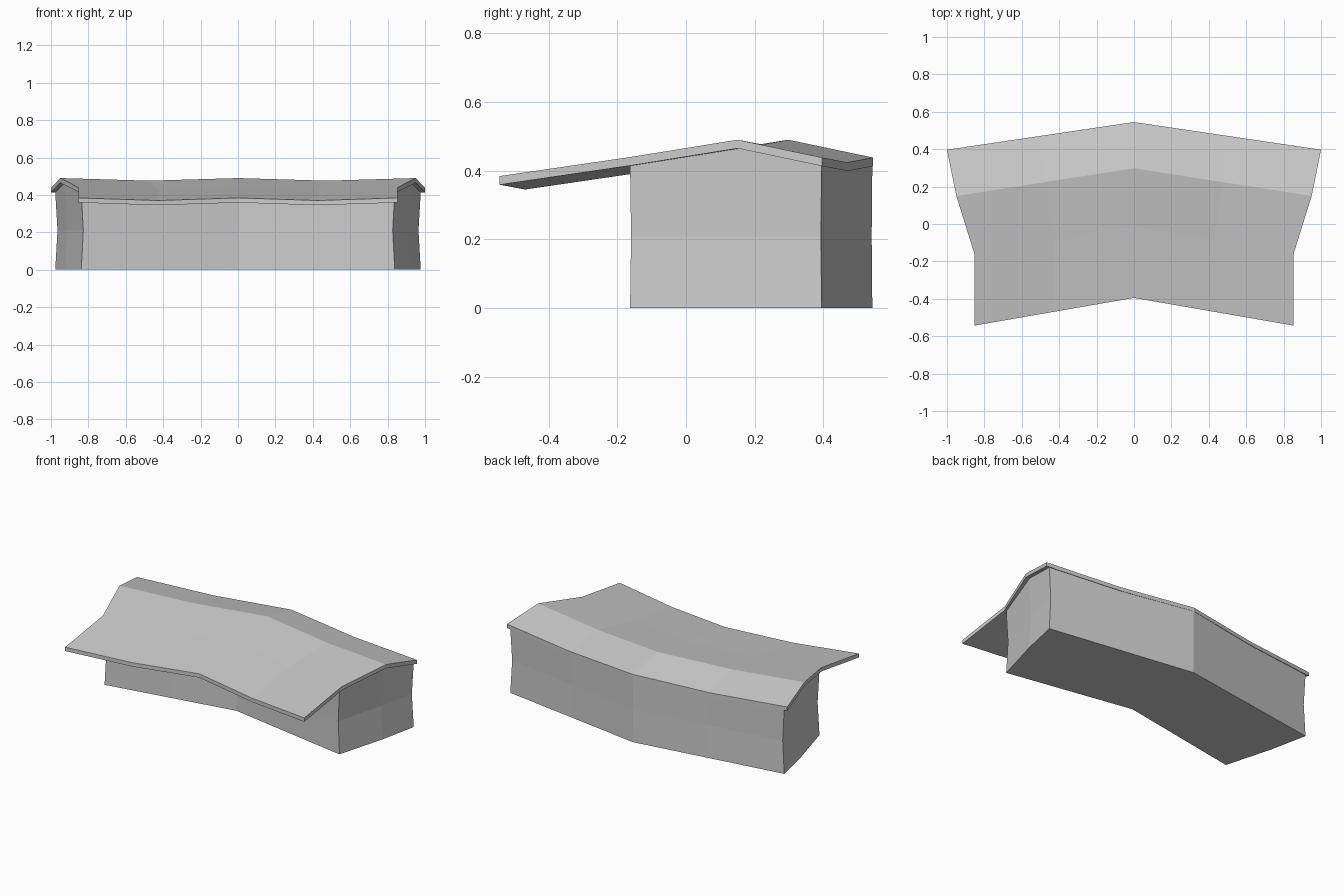
import bpy

if "Cube" in bpy.data.objects:
    bpy.data.objects.remove(bpy.data.objects["Cube"])

STATIONS = (-1, -0.5, 0, 0.5, 1)


def loft(name, ring):
    """Sweep a closed ring of (half_width, end_y, z, sag) along the bent length."""
    verts, faces, n = [], [], len(ring)
    for t in STATIONS:
        for w, y, z, sag in ring:
            dip = sag if abs(t) == 0.5 else 0
            verts.append((w * t, y + 0.148 * (1 - abs(t)), z - dip))
    for s in range(len(STATIONS) - 1):
        for i in range(n):
            j = (i + 1) % n
            faces.append((s * n + i, s * n + j, (s + 1) * n + j, (s + 1) * n + i))
    # End caps as quad strips between the lower and upper halves of the ring
    for s in (0, len(STATIONS) - 1):
        for k in range(n // 2 - 1):
            q = (s * n + k, s * n + k + 1, s * n + n - 2 - k, s * n + n - 1 - k)
            faces.append(q if s else q[::-1])
    mesh = bpy.data.meshes.new(name)
    mesh.from_pydata(verts, [], [f[::-1] for f in faces])
    mesh.update()
    obj = bpy.data.objects.new(name, mesh)
    bpy.context.collection.objects.link(obj)
    # Consistent outward normals
    import bmesh
    bm = bmesh.new()
    bm.from_mesh(mesh)
    bmesh.ops.recalc_face_normals(bm, faces=bm.faces)
    bm.to_mesh(mesh)
    bm.free()
    return obj


# Roof: long front overhang, ridge and short back slope, sagging between ends
roof_line = [(0.853, -0.543, 0.384), (0.853, -0.16, 0.440),
             (0.95, 0.15, 0.490), (1.0, 0.397, 0.438)]
SAG = 0.014
loft("roof", [(w, y, z - 0.025, SAG) for w, y, z in roof_line]
     + [(w, y, z, SAG) for w, y, z in reversed(roof_line)])

# Walls: bent block, slightly pinched at mid height, top follows the roof
plan = [(0.838, -0.163), (0.925, 0.15), (0.977, 0.395)]
tops = (0.416, 0.466, 0.414)
base = [(w, y, 0, 0) for w, y in plan]
top = [(w, y, z, SAG) for (w, y), z in zip(plan, tops)]
back_mid = (0.965, 0.393, 0.21, 0)
front_mid = (0.827, -0.160, 0.21, 0)
centre_mid = (0.913, 0.15, 0.21, 0)
walls = loft("walls", base + [back_mid] + top[::-1] + [front_mid])

# Rebuild the wall end caps so they share the pinched middle row
import bmesh
bm = bmesh.new()
bm.from_mesh(walls.data)
ends = [f for f in bm.faces if len({round(v.co.x > 0) for v in f.verts}) == 1
        and all(abs(v.co.x) > 0.8 for v in f.verts)]
bmesh.ops.delete(bm, geom=ends, context='FACES_ONLY')
bm.verts.ensure_lookup_table()
n = 8
for s in (0, len(STATIONS) - 1):
    v = [bm.verts[s * n + i] for i in range(n)]
    mid = bm.verts.new((centre_mid[0] * STATIONS[s], centre_mid[1], centre_mid[2]))
    bm.verts.ensure_lookup_table()
    for quad in ((v[0], v[1], mid, v[7]), (v[1], v[2], v[3], mid),
                 (v[7], mid, v[5], v[6]), (mid, v[3], v[4], v[5])):
        bm.faces.new(quad)
bmesh.ops.recalc_face_normals(bm, faces=bm.faces)
bm.to_mesh(walls.data)
bm.free()
